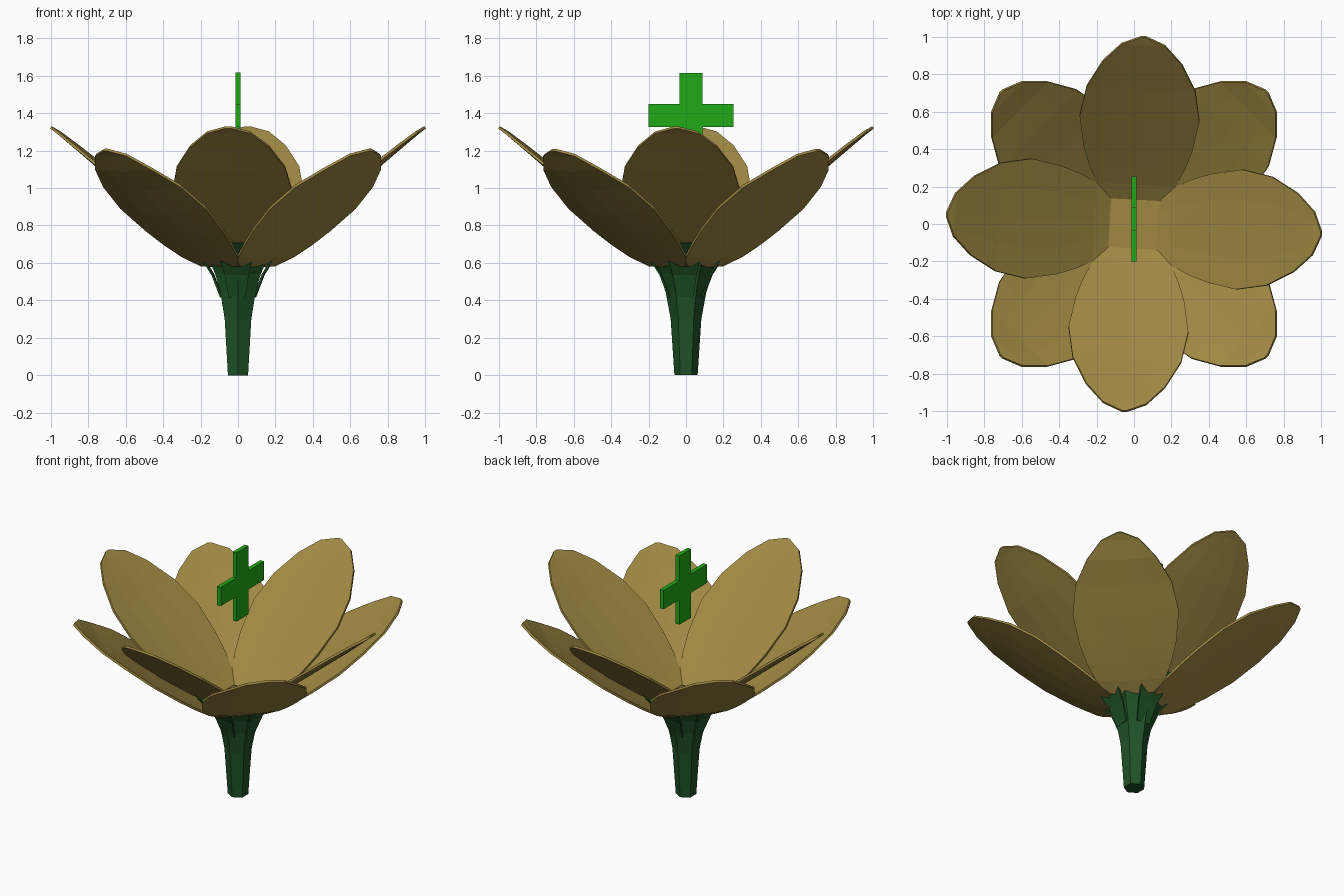
import bpy
from math import sin, cos, pi, radians

if "Cube" in bpy.data.objects:
    bpy.data.objects.remove(bpy.data.objects["Cube"])


def material(name, rgb):
    m = bpy.data.materials.new(name)
    m.diffuse_color = (*rgb, 1)
    m.use_nodes = True
    m.node_tree.nodes["Principled BSDF"].inputs["Base Color"].default_value = m.diffuse_color
    return m


OLIVE = material("petal_olive", (0.35, 0.25, 0.055))
STEM = material("stem_green", (0.014, 0.085, 0.02))
BRIGHT = material("bright_green", (0.015, 0.40, 0.008))


def mesh_object(name, verts, faces, mat):
    me = bpy.data.meshes.new(name)
    me.from_pydata(verts, [], faces)
    me.materials.append(mat)
    ob = bpy.data.objects.new(name, me)
    bpy.context.collection.objects.link(ob)
    return ob


def leaf(name, rows, angle, mat, cup=0.0, thick=0.014, cols=(-1, -0.5, 0, 0.5, 1)):
    """Curved strip pointing outward; rows are (radius, height, half width)."""
    verts = [(r, w * c, z + cup * (w * c) ** 2) for r, z, w in rows for c in cols]
    n = len(cols)
    faces = [(i * n + j, (i + 1) * n + j, (i + 1) * n + j + 1, i * n + j + 1)
             for i in range(len(rows) - 1) for j in range(n - 1)]
    ob = mesh_object(name, verts, faces, mat)
    ob.rotation_euler.z = angle
    mod = ob.modifiers.new("thickness", 'SOLIDIFY')
    mod.thickness = thick
    mod.offset = -1
    return ob


# Petals: upper ring on the axes, lower ring on the diagonals
radii = (0.13, 0.21, 0.30, 0.40, 0.56, 0.72, 0.86, 0.955, 0.997)
widths = (0.145, 0.21, 0.255, 0.29, 0.32, 0.29, 0.21, 0.115, 0.012)
upper_z = (0.635, 0.69, 0.76, 0.84, 0.97, 1.10, 1.22, 1.30, 1.33)
lower_z = (0.59, 0.635, 0.695, 0.765, 0.88, 1.00, 1.10, 1.18, 1.21)
upper = list(zip(radii, upper_z, widths))
lower = list(zip(radii, lower_z, widths))
for k in range(4):
    leaf(f"upper_petal_{k + 1}", upper, k * pi / 2 - radians(3), OLIVE, cup=0.2)
    leaf(f"lower_petal_{k + 1}", lower, k * pi / 2 + pi / 4, OLIVE, cup=0.2)

# Flower floor closing the middle between the petals
floor = [(0.2 * cos(a), 0.2 * sin(a), 0.63)
         for a in (k * pi / 2 + pi / 4 - radians(3) for k in range(4))]
mesh_object("flower_floor", floor, [(0, 1, 2, 3)], OLIVE)

# Six-sided flaring stem
profile = ((0.062, 0), (0.082, 0.3), (0.108, 0.44), (0.14, 0.54), (0.17, 0.6))
S = 6
verts = [(r * cos(2 * pi * k / S + pi / 2), r * sin(2 * pi * k / S + pi / 2), z)
         for r, z in profile for k in range(S)]
faces = [(i * S + k, i * S + (k + 1) % S, (i + 1) * S + (k + 1) % S, (i + 1) * S + k)
         for i in range(len(profile) - 1) for k in range(S)]
faces += [tuple(range(S))[::-1], tuple(range(len(verts) - S, len(verts)))]
mesh_object("stem", verts, faces, STEM)

# Sepals hugging the undersides of the upper petals
sepal = ((0.085, 0.42, 0.045), (0.13, 0.54, 0.065), (0.18, 0.62, 0.085), (0.265, 0.71, 0.105))
for k in range(4):
    leaf(f"sepal_{k + 1}", sepal, k * pi / 2 - radians(3), STEM, thick=0.01, cols=(-1, 0, 1))

# Thin plus-shaped plate floating above the middle
a, b, L = 0.062, 0.062, 0.228
outline = [(-a, -L), (a, -L), (a, -b), (L, -b), (L, b), (a, b),
           (a, L), (-a, L), (-a, b), (-L, b), (-L, -b), (-a, -b)]
n = len(outline)
verts = [(x, 0.027 + y, 1.388 + z) for x in (0.014, -0.014) for y, z in outline]
faces = [tuple(range(n)), tuple(range(2 * n - 1, n - 1, -1))]
faces += [(k, k + n, (k + 1) % n + n, (k + 1) % n) for k in range(n)]
mesh_object("plus_plate", verts, faces, BRIGHT)
